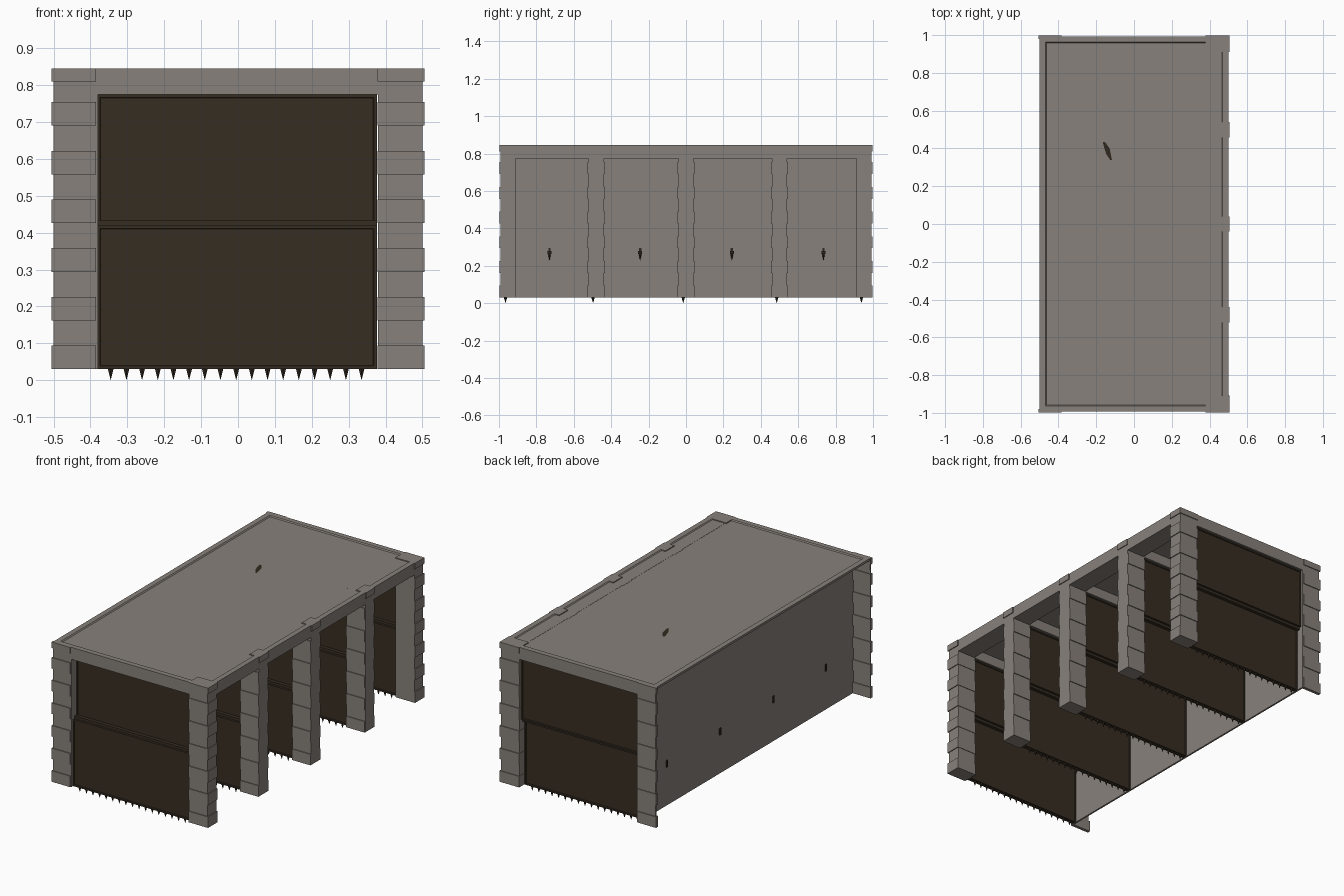
import bpy, bmesh, math
from mathutils import Matrix

if "Cube" in bpy.data.objects:
    bpy.data.objects.remove(bpy.data.objects["Cube"])


def material(name, rgb):
    m = bpy.data.materials.new(name)
    m.diffuse_color = (*rgb, 1)
    m.use_nodes = True
    m.node_tree.nodes["Principled BSDF"].inputs["Base Color"].default_value = m.diffuse_color
    return m


STONE = material("grey stone", (0.245, 0.218, 0.196))
WOOD = material("dark wood", (0.037, 0.026, 0.016))
IRON = material("black iron", (0.03, 0.022, 0.014))


def add_box(bm, x0, x1, y0, y1, z0, z1):
    mat = Matrix.Translation(((x0 + x1) / 2, (y0 + y1) / 2, (z0 + z1) / 2))
    mat = mat @ Matrix.Diagonal((x1 - x0, y1 - y0, z1 - z0, 1))
    return bmesh.ops.create_cube(bm, size=1, matrix=mat)["verts"]


def finish(bm, name, mat):
    me = bpy.data.meshes.new(name)
    bm.normal_update()
    bm.to_mesh(me)
    bm.free()
    me.materials.append(mat)
    ob = bpy.data.objects.new(name, me)
    bpy.context.collection.objects.link(ob)
    return ob


def boxes(name, mat, *dims):
    bm = bmesh.new()
    for d in dims:
        add_box(bm, *d)
    return finish(bm, name, mat)


BASE, TOP, HEAD = 0.03, 0.845, 0.775
P = 0.005                                     # how far the blocks stand out
COURSES = [(BASE + i * 0.132, BASE + i * 0.132 + 0.064) for i in range(6)]
CAP = (0.81, TOP)
PILLARS = [-0.952, -0.48, 0.0, 0.5, 0.952]

# Roof slab with a shallow sunken panel
bm = bmesh.new()
add_box(bm, -0.5, 0.5, -0.993, 0.993, 0.832, TOP)
bm.normal_update()
top = [f for f in bm.faces if f.normal.z > 0.9]
bmesh.ops.inset_region(bm, faces=top, thickness=0.043)
bmesh.ops.inset_region(bm, faces=top, thickness=0.008, depth=-0.006)
finish(bm, "roof", STONE)

# Rear wall of the stalls, set in under the roof overhang
boxes("long_wall", STONE, (-0.39, -0.38, -0.985, 0.985, BASE, 0.835))

# Lintels: open side, and a header above every gate
boxes("side_lintel", STONE, (0.385, 0.5, -0.993, 0.993, HEAD, 0.84))
boxes("end_lintels", STONE, *[(-0.5, 0.5, min(s * 0.983, s * 0.993), max(s * 0.983, s * 0.993),
                               HEAD, 0.84) for s in (-1, 1)])
boxes("gate_headers", STONE, *[(-0.38, 0.385, y - 0.04, y + 0.04, HEAD, 0.835) for y in PILLARS])

# Pillars along the open side, with block courses
for i, y in enumerate(PILLARS):
    boxes(f"pillar_{i}", STONE, (0.38, 0.5, y - 0.041, y + 0.041, BASE, 0.84))
    bm = bmesh.new()
    for z0, z1 in COURSES:
        if i == 0:
            add_box(bm, 0.378, 0.5 + P, -0.998, -0.908, z0, z1)
        elif i == 4:
            add_box(bm, 0.378, 0.5 + P, 0.912, 0.998, z0, z1)
        else:
            add_box(bm, 0.38, 0.4995, y - 0.041 - P, y + 0.041 + P, z0, z1)
    # cap block on the lintel
    y0, y1 = max(y - 0.041, -0.998), min(y + 0.041, 0.998)
    if i == 0:
        add_box(bm, 0.378, 0.5 + P, -0.998, -0.91, *CAP)
    elif i == 4:
        add_box(bm, 0.378, 0.5 + P, 0.91, 0.998, *CAP)
    else:
        add_box(bm, 0.44, 0.5 + P, y0, y1, *CAP)
    finish(bm, f"pillar_blocks_{i}", STONE)

# Thin corner fins that stand out past the long wall
for s, nm in ((-1, "front"), (1, "back")):
    def span(a, b):
        return min(s * a, s * b), max(s * a, s * b)
    boxes(f"{nm}_corner_fin", STONE, (-0.5, -0.38, *span(0.985, 0.993), BASE, 0.84))
    boxes(f"{nm}_corner_blocks", STONE,
          *[(-0.5 - P, -0.385, *span(0.980, 0.998), z0, z1) for z0, z1 in COURSES + [CAP]])


# Gates: two leaves, the upper one sits behind the lower, spikes below
def leaf(bm, y, z0, z1):
    vs = add_box(bm, -0.383, 0.377, y - 0.013, y + 0.013, z0, z1)
    bm.normal_update()
    for f in {f for v in vs for f in v.link_faces}:
        if abs(f.normal.y) > 0.9:
            bmesh.ops.inset_region(bm, faces=[f], thickness=0.012)
            bmesh.ops.inset_region(bm, faces=[f], thickness=0.003, depth=-0.004)


for i, y in enumerate((-0.965, -0.497, -0.015, 0.485, 0.938)):
    bm = bmesh.new()
    leaf(bm, y, BASE, 0.42)
    leaf(bm, y + 0.03, 0.42, HEAD)
    add_box(bm, -0.383, 0.377, y, y + 0.03, 0.405, 0.435)
    finish(bm, f"gate_{i}", WOOD)
    bm = bmesh.new()
    for k in range(17):
        mat = Matrix.Translation((-0.345 + k * 0.0425, y, 0.0155)) @ Matrix.Rotation(math.pi, 4, 'X')
        bmesh.ops.create_cone(bm, cap_ends=True, segments=6, radius1=0.009, radius2=0,
                              depth=0.031, matrix=mat)
    finish(bm, f"gate_spikes_{i}", IRON)

# Small iron tether hooks on the inside of the long wall
for i, y in enumerate((-0.73, -0.245, 0.245, 0.735)):
    bm = bmesh.new()
    add_box(bm, -0.395, -0.374, y - 0.006, y + 0.006, 0.255, 0.295)
    add_box(bm, -0.38, -0.36, y - 0.011, y + 0.011, 0.262, 0.278)
    mat = Matrix.Translation((-0.367, y, 0.243)) @ Matrix.Rotation(math.pi, 4, 'X')
    bmesh.ops.create_cone(bm, cap_ends=True, segments=6, radius1=0.007, radius2=0,
                          depth=0.036, matrix=mat)
    finish(bm, f"tether_hook_{i}", IRON)

# Sliver of iron lying flush in the roof panel
bm = bmesh.new()
path = [(-0.16, 0.435), (-0.143, 0.40), (-0.135, 0.37), (-0.122, 0.34)]
width = [0.006, 0.014, 0.012, 0.005]
rows = [(bm.verts.new((x - w, y, 0.8398)), bm.verts.new((x + w, y, 0.8398)))
        for (x, y), w in zip(path, width)]
for a, b in zip(rows, rows[1:]):
    bm.faces.new((a[0], b[0], b[1], a[1]))
finish(bm, "roof_sliver", IRON)
